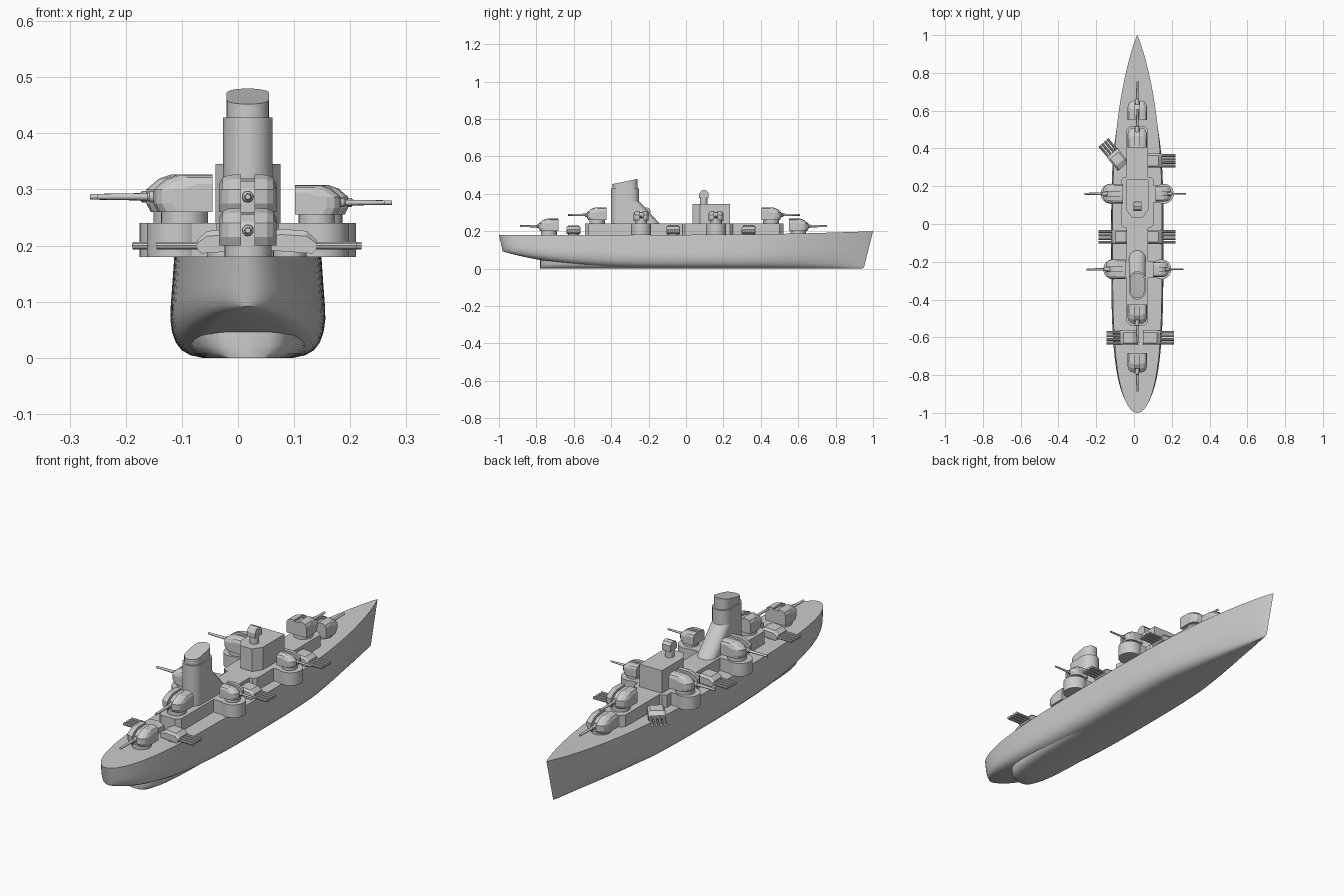
import bpy, bmesh
from math import sin, cos, pi, radians
from mathutils import Matrix, Vector

if "Cube" in bpy.data.objects:
    bpy.data.objects.remove(bpy.data.objects["Cube"])

CX = 0.0175  # ship centreline


def finish(name, bm, smooth=0, mat=None):
    bmesh.ops.remove_doubles(bm, verts=bm.verts, dist=0.00005)
    bmesh.ops.recalc_face_normals(bm, faces=bm.faces)
    me = bpy.data.meshes.new(name)
    bm.to_mesh(me)
    bm.free()
    ob = bpy.data.objects.new(name, me)
    bpy.context.collection.objects.link(ob)
    ob.matrix_world = mat or Matrix.Translation((CX, 0, 0))
    if smooth:
        bpy.ops.object.select_all(action='DESELECT')
        bpy.context.view_layer.objects.active = ob
        ob.select_set(True)
        bpy.ops.object.shade_smooth_by_angle(angle=radians(smooth))
    return ob


def add_loft(bm, sections):
    rows = [[bm.verts.new(p) for p in s] for s in sections]
    n = len(rows[0])
    for a, b in zip(rows, rows[1:]):
        for i in range(n):
            j = (i + 1) % n
            bm.faces.new((a[i], a[j], b[j], b[i]))
    bm.faces.new(rows[0])
    bm.faces.new(rows[-1])


def loft(name, sections, smooth=0, mat=None):
    bm = bmesh.new()
    add_loft(bm, sections)
    return finish(name, bm, smooth, mat)


def prism(name, outline, z0, z1):
    return loft(name, [[(x, y, z) for x, y in outline] for z in (z0, z1)])


def block(name, hw, y0, y1, z0, z1, c=0.0):
    """Box with chamfered vertical corners."""
    pts = [(hw, y0 + c), (hw, y1 - c), (hw - c, y1), (c - hw, y1),
           (-hw, y1 - c), (-hw, y0 + c), (c - hw, y0), (hw - c, y0)]
    if not c:
        pts = [(hw, y0), (hw, y1), (-hw, y1), (-hw, y0)]
    return prism(name, pts, z0, z1)


def ring_y(r, y, z, x=0, n=12):
    return [(x + r * cos(2 * pi * i / n), y, z + r * sin(2 * pi * i / n)) for i in range(n)]


def drum(name, x, y, r, z0, z1, n=32):
    s = [[(x + r * cos(2 * pi * i / n), y + r * sin(2 * pi * i / n), z) for i in range(n)]
         for z in (z0, z1)]
    return loft(name, s, 30)


# Hull: cross-sections lofted along the length
SEC = [(1, 1), (1.025, .75), (1.05, .5), (1.055, .38), (1.03, .25), (.98, .15),
       (.9, .075), (.78, .025), (.62, 0)]


def hull_section(y):
    w = .131 * ((1 - y ** 2.5) ** .9 if y > 0 else (1 - y ** 4) ** .5)
    keel = 0 if y > 0 else .092 * (-y) ** 2.8
    deck = .181 + (.019 * y ** 2 if y > 0 else 0)
    half = []
    for f, h in SEC:
        z = keel + h * (deck - keel)
        flare = 1 - .35 * max(0, (y - .4) / .6) * (1 - h)
        yy = y * (1 - .05 * (1 - h) - (.012 if h < .02 else 0)) if y > 0 else y + .02 * y ** 8 * (1 - h)
        half.append((w * f * flare, yy, z))
    return half + [(-x, a, b) for x, a, b in reversed(half)]


N = 56
loft('hull', [hull_section(max(-1, min(1, sin(-pi / 2 + pi * i / N)))) for i in range(N + 1)], 40)

# Rounded keel step under the stern
keel = []
for i in range(17):
    t = i / 16
    y = -.78 + .83 * t ** 2
    w = .112 * (1 - (1 - t) ** 3) ** .6
    half = [(w * .9, y, .08), (w, y, .045), (w * .97, y, .022), (w * .88, y, .008), (w * .7, y, .0)]
    keel.append(half + [(-a, b, c) for a, b, c in reversed(half)])
loft('stern_keel', keel, 40)

# Deckhouses
block('deckhouse_spine', .056, -.54, .52, .18, .24, .02)
block('deckhouse_mid', .085, -.02, .25, .18, .24, .015)
block('deckhouse_fore_wing', .13, .115, .205, .18, .24)
block('deckhouse_aft_wing', .115, -.285, -.195, .18, .24)

# Bridge and director tower
prism('bridge', [(.058, .235), (-.058, .235), (-.058, .075), (-.03, .035), (.03, .035), (.058, .075)],
      .24, .345)
drum('director_pedestal', 0, .095, .02, .345, .385, 16)
head = [(.07, .378), (.12, .378), (.12, .405), (.11, .417), (.095, .421), (.08, .415), (.07, .4)]
loft('director_head', [[(x, y, z) for y, z in head] for x in (-.021, .021)])


# Funnel: stadium sections, raked trunk at the foot, slanted cap
def stadium(r, y0, y1, z0, z1=None, n=12):
    z1 = z0 if z1 is None else z1
    pts = []
    for k, yc in ((0, y1 - r), (pi, y0 + r)):
        for i in range(n + 1):
            a = k + pi * i / n
            y = yc + r * sin(a)
            pts.append((r * cos(a), y, z0 + (z1 - z0) * (y - y0) / (y1 - y0)))
    return pts


loft('funnel_trunk', [stadium(.044, -.4, -.14, .24), stadium(.044, -.4, -.25, .36)], 35)
loft('funnel', [stadium(.044, -.4, -.25, .3), stadium(.044, -.4, -.25, .428)], 35)
loft('funnel_cap', [stadium(.038, -.392, -.258, .428), stadium(.038, -.392, -.258, .452, .48)], 35)


# Single gun turret, muzzle along local +y, origin at the floor of the pedestal
def turret(name, x, y, z, ang, s=1.0):
    m = Matrix.Translation((CX + x, y, z)) @ Matrix.Rotation(radians(ang), 4, 'Z') @ Matrix.Scale(s, 4)

    def prof(px, front, top):
        pts = [(-.05, .02), (front - .008, .02), (front, .035), (front, .06),
               (front - .022, top - .008), (front - .045, top), (-.05, top)]
        return [(px, a, b) for a, b in pts]

    def slot(px):
        return [(px, a, b) for a, b in ((-.05, .02), (.04, .02), (.04, .03), (.04, .04),
                                        (.03, .062), (.01, .075), (-.05, .08))]
    right = [slot(.012), prof(.012, .055, .087), prof(.034, .05, .086), prof(.045, .04, .081),
             prof(.051, .022, .07)]
    left = [[(-a, b, c) for a, b, c in sec] for sec in reversed(right)]
    loft(name + '_house', left + right, 0, m)
    bm = bmesh.new()
    r = .042
    add_loft(bm, [[(r * cos(pi * i / 12), r * sin(pi * i / 12), h) for i in range(24)] for h in (-.001, .022)])
    finish(name + '_pedestal', bm, 30, m)
    loft(name + '_barrel', [ring_y(.011, .02, .047), ring_y(.01, .062, .047), ring_y(.0065, .066, .047),
                            ring_y(.005, .155, .047)], 30, m)


turret('fore_low_turret', 0, .6, .18, 0)
turret('fore_high_turret', 0, .455, .24, 0)
turret('aft_low_turret', 0, -.733, .18, 180)
turret('aft_high_turret', 0, -.475, .24, 180)

# Wing turrets on round sponsons (port ones are larger)
for tag, y, off in (('fore', .16, .14), ('aft', -.24, .127)):
    for side, sx in (('port', -1), ('starboard', 1)):
        drum(f'{tag}_{side}_sponson', sx * off, y, .053, .18, .24)
        turret(f'{tag}_{side}_wing_turret', sx * (off - (.014 if sx < 0 else .004)), y, .24,
               90 if sx < 0 else -90, 1.0 if sx < 0 else .78)


# Quad light gun mount, barrels along local +y
def quad_mount(name, x, y, ang):
    m = Matrix.Translation((x, y, .18)) @ Matrix.Rotation(radians(ang), 4, 'Z')
    prof = [(-.045, .012), (.04, .006), (.048, .014), (.048, .03), (.03, .046), (-.018, .05), (-.045, .036)]
    secs = []
    for px, k in ((-.037, .8), (-.028, 1), (.028, 1), (.037, .8)):
        secs.append([(px, a, b * k if b > .02 else b) for a, b in prof])
    loft(name + '_shield', secs, 0, m)
    bm = bmesh.new()
    for px in (-.028, -.0095, .0095, .028):
        add_loft(bm, [ring_y(.007, .03, .02, px, 10), ring_y(.007, .12, .02, px, 10)])
    add_loft(bm, [[(.03 * cos(pi * i / 10), .03 * sin(pi * i / 10), h) for i in range(20)]
                  for h in (-.001, .015)])
    finish(name + '_barrels', bm, 30, m)


quad_mount('fore_starboard_quad', .1, .335, -90)
quad_mount('fore_port_quad', -.085, .34, 40)
quad_mount('mid_starboard_quad', .1, -.068, -90)
quad_mount('mid_port_quad', -.068, -.068, 90)
quad_mount('aft_starboard_quad', .092, -.602, -90)
quad_mount('aft_port_quad', -.025, -.602, 90)
